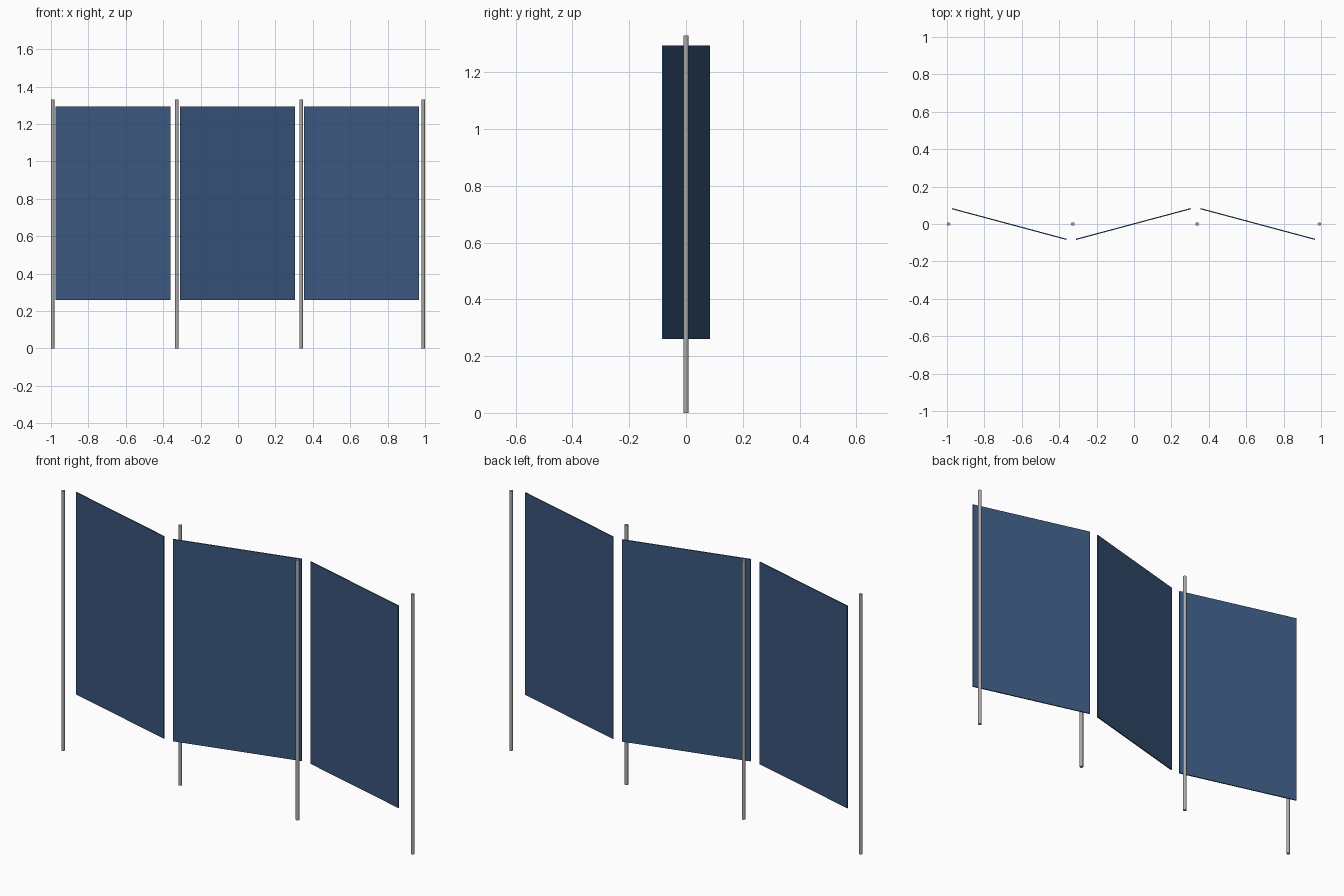
import bpy
import math

cube = bpy.data.objects.get("Cube")
if cube:
    bpy.data.objects.remove(cube, do_unlink=True)


def make_material(name, color):
    mat = bpy.data.materials.new(name)
    mat.use_nodes = True
    mat.diffuse_color = color
    bsdf = next(n for n in mat.node_tree.nodes if n.type == 'BSDF_PRINCIPLED')
    bsdf.inputs["Base Color"].default_value = color
    return mat


panel_blue = make_material("panel blue", (0.042, 0.093, 0.205, 1))
post_grey = make_material("post grey", (0.42, 0.41, 0.40, 1))

POST_RADIUS, POST_HEIGHT = 0.009, 1.33
PANEL_WIDTH, PANEL_THICKNESS = 0.635, 0.006
PANEL_BOTTOM, PANEL_TOP = 0.26, 1.295
PITCH = 0.6645
TILT = math.radians(15)

# Round posts standing in a straight row
for i, x in enumerate((-0.991, -0.327, 0.338, 0.991)):
    bpy.ops.mesh.primitive_cylinder_add(
        vertices=16, radius=POST_RADIUS, depth=POST_HEIGHT,
        location=(x, 0, POST_HEIGHT / 2))
    post = bpy.context.object
    post.name = f"post_{i + 1}"
    post.data.materials.append(post_grey)
    bpy.ops.object.shade_smooth_by_angle(angle=math.radians(40))

# Thin panels turned alternately to make a zigzag
for i in range(3):
    height = PANEL_TOP - PANEL_BOTTOM
    bpy.ops.mesh.primitive_cube_add(
        size=1, location=(-0.003 + (i - 1) * PITCH, 0, PANEL_BOTTOM + height / 2),
        rotation=(0, 0, TILT if i == 1 else -TILT))
    panel = bpy.context.object
    panel.name = f"panel_{i + 1}"
    panel.scale = (PANEL_WIDTH, PANEL_THICKNESS, height)
    panel.data.materials.append(panel_blue)
